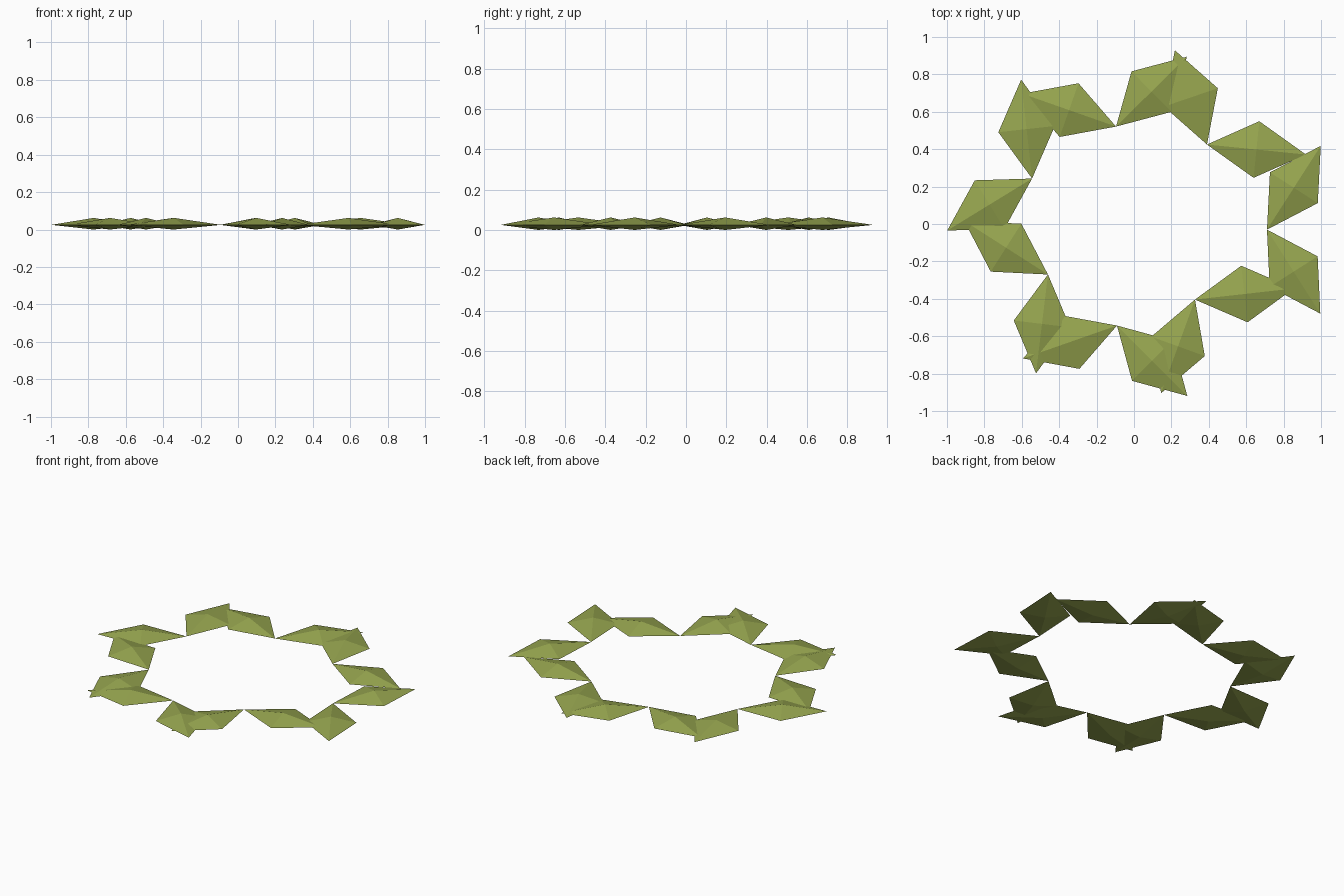
import bpy
import bmesh
from math import radians
from mathutils import Matrix

cube = bpy.data.objects.get("Cube")
if cube:
    bpy.data.objects.remove(cube, do_unlink=True)

LENGTH, HALF_WIDTH = 0.532, 0.152
RIM, TOP, BOTTOM = 0.025, 0.062, 0.0

# Leaf colour
olive = bpy.data.materials.new("olive_green")
olive.use_nodes = True
colour = (0.305, 0.376, 0.078, 1)
olive.diffuse_color = colour
shader = olive.node_tree.nodes["Principled BSDF"]
shader.inputs["Base Color"].default_value = colour
shader.inputs["Roughness"].default_value = 0.8

# One faceted diamond leaf, with its stem end at the origin
bm = bmesh.new()
mid = LENGTH / 2
rim = [bm.verts.new((x, y, 0)) for x, y in
       ((0, 0), (mid, -HALF_WIDTH), (LENGTH, 0), (mid, HALF_WIDTH))]
peak = bm.verts.new((mid, 0, TOP - RIM))
keel = bm.verts.new((mid, 0, BOTTOM - RIM))
for a, b in zip(rim, rim[1:] + rim[:1]):
    bm.faces.new((a, b, peak))
    bm.faces.new((b, a, keel))
leaf_mesh = bpy.data.meshes.new("leaf")
bm.to_mesh(leaf_mesh)
bm.free()
leaf_mesh.materials.append(olive)

# Seven joints round the wreath: x, y and the headings of the two leaves there
joints = [
    (-0.096, 0.521, 44.6, 160.7),
    (0.390, 0.425, 108.8, -5.8),
    (0.711, -0.030, 57.3, -57.6),
    (0.326, -0.404, 6.4, -109.9),
    (-0.091, -0.543, -45.0, -160.7),
    (-0.460, -0.270, -96.9, 147.4),
    (-0.545, 0.243, -148.5, 96.3),
]
for i, (x, y, *headings) in enumerate(joints, 1):
    for side, heading in zip("ab", headings):
        leaf = bpy.data.objects.new(f"leaf_{i}_{side}", leaf_mesh)
        leaf.matrix_world = (Matrix.Translation((x, y, RIM))
                             @ Matrix.Rotation(radians(heading), 4, "Z"))
        bpy.context.collection.objects.link(leaf)
